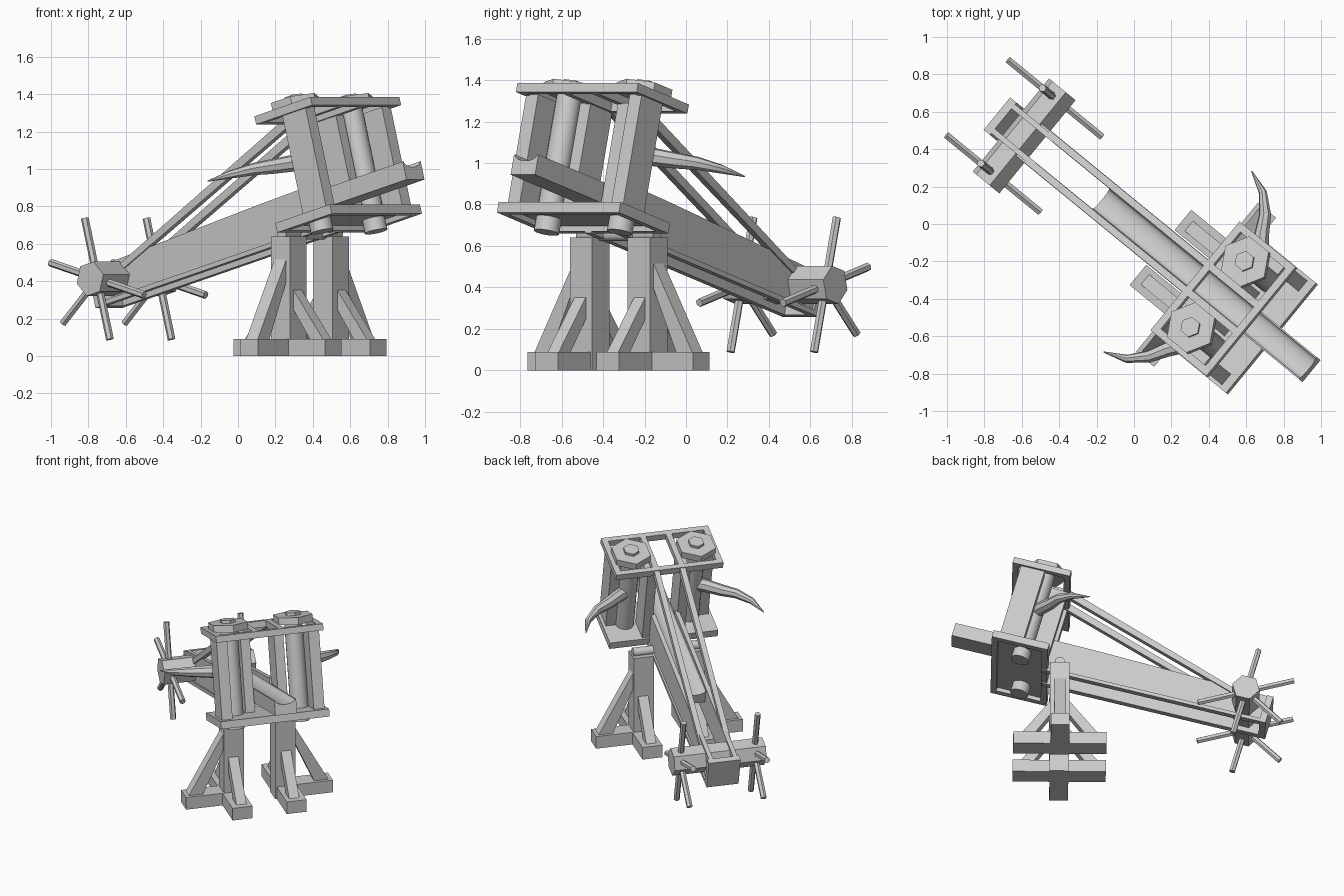
import bpy, bmesh, math
from mathutils import Matrix, Vector

if "Cube" in bpy.data.objects:
    bpy.data.objects.remove(bpy.data.objects["Cube"])

BASE = Matrix.Translation((0.385, -0.325, 0)) @ Matrix.Rotation(math.radians(-39.3), 4, 'Z')
TILT = BASE @ Matrix.Translation((0, 0, 0.65)) @ Matrix.Rotation(math.radians(-15), 4, 'Y')
# local axes: x along the shot, y sideways, z up


def finish(bm, name, frame, smooth=False):
    bmesh.ops.recalc_face_normals(bm, faces=bm.faces)
    bm.transform(frame)
    me = bpy.data.meshes.new(name)
    bm.to_mesh(me)
    bm.free()
    ob = bpy.data.objects.new(name, me)
    bpy.context.collection.objects.link(ob)
    if smooth:
        bpy.context.view_layer.objects.active = ob
        ob.select_set(True)
        bpy.ops.object.shade_smooth_by_angle(angle=math.radians(35))
        ob.select_set(False)
    return ob


def prism(name, frame, outline, y0, y1, smooth=False):
    """Extrude an (x, z) outline sideways from y0 to y1."""
    bm = bmesh.new()
    f = bm.faces.new([bm.verts.new((x, y0, z)) for x, z in outline])
    r = bmesh.ops.extrude_face_region(bm, geom=[f])
    bmesh.ops.translate(bm, vec=(0, y1 - y0, 0),
                        verts=[g for g in r['geom'] if isinstance(g, bmesh.types.BMVert)])
    return finish(bm, name, frame, smooth)


def box(name, frame, x0, x1, y0, y1, z0, z1):
    return prism(name, frame, [(x0, z0), (x1, z0), (x1, z1), (x0, z1)], y0, y1)


def rod(name, frame, p, q, r, sides=6, spin=0.0, smooth=False):
    p, q = Vector(p), Vector(q)
    bm = bmesh.new()
    bmesh.ops.create_cone(bm, cap_ends=True, segments=sides, radius1=r, radius2=r, depth=(q - p).length)
    bm.transform(Matrix.Translation((p + q) / 2) @ (q - p).to_track_quat('Z', 'Y').to_matrix().to_4x4()
                 @ Matrix.Rotation(spin, 4, 'Z'))
    return finish(bm, name, frame, smooth)


def horn(name, frame, path, radii, sides=8):
    """Tapered tube along a path, ending in a point."""
    bm = bmesh.new()
    pts = [Vector(p) for p in path]
    rings = []
    for i, (p, r) in enumerate(zip(pts, radii)):
        d = (pts[min(i + 1, len(pts) - 1)] - pts[max(i - 1, 0)]).normalized()
        side = d.cross(Vector((0, 0, 1))).normalized()
        up = side.cross(d)
        rings.append([bm.verts.new(p + r * (math.cos(t) * side + math.sin(t) * up))
                      for t in (2 * math.pi * k / sides for k in range(sides))])
    for a, b in zip(rings, rings[1:]):
        for k in range(sides):
            bm.faces.new((a[k], a[(k + 1) % sides], b[(k + 1) % sides], b[k]))
    bm.faces.new(rings[0])
    bm.faces.new(rings[-1])
    return finish(bm, name, frame, True)


for m, tag in ((1, 'left'), (-1, 'right')):
    # stand: upright, cross-shaped foot, three braces
    box(tag + '_upright', BASE, -0.066, 0.066, m * 0.11, m * 0.25, 0.0, 0.64)
    box(tag + '_long_foot', BASE, -0.315, 0.315, m * 0.12, m * 0.26, 0.0, 0.09)
    box(tag + '_side_foot', BASE, -0.063, 0.063, m * 0.26, m * 0.515, 0.0, 0.09)
    for s in (1, -1):
        prism(tag + '_long_brace', BASE,
              [(s * 0.27, 0.09), (s * 0.18, 0.09), (s * 0.064, 0.25), (s * 0.064, 0.355)],
              m * 0.15, m * 0.22)
    turn = BASE @ Matrix.Rotation(math.radians(90 * m), 4, 'Z')
    prism(tag + '_side_brace', turn, [(0.49, 0.09), (0.39, 0.09), (0.248, 0.40), (0.248, 0.52)], -0.04, 0.04)

    # torsion frame posts
    box(tag + '_outer_post', TILT, 0.265, 0.43, m * 0.285, m * 0.36, 0.03, 0.59)
    box(tag + '_inner_post', TILT, 0.10, 0.27, m * 0.085, m * 0.15, 0.03, 0.59)

    # frame side rails and middle bars
    box(tag + '_upper_side_rail', TILT, 0.09, 0.49, m * 0.335, m * 0.376, 0.585, 0.63)
    box(tag + '_upper_middle_bar', TILT, 0.12, 0.455, m * 0.07, m * 0.11, 0.585, 0.63)
    box(tag + '_lower_side_rail', TILT, 0.085, 0.475, m * 0.335, m * 0.38, -0.012, 0.04)

    # rope bundle with washer and bolt
    rod(tag + '_rope_bundle', TILT, (0.265, m * 0.228, -0.055), (0.265, m * 0.228, 0.64), 0.062, 20, 0, True)
    rod(tag + '_washer', TILT, (0.265, m * 0.228, 0.625), (0.265, m * 0.228, 0.675), 0.138, 6, math.pi / 2)
    rod(tag + '_bolt', TILT, (0.265, m * 0.228, 0.66), (0.265, m * 0.228, 0.695), 0.055, 6, math.pi / 2)

    # curved throwing arm
    horn(tag + '_arm', TILT,
         [(0.265, m * 0.228, 0.33), (0.215, m * 0.31, 0.335), (0.15, m * 0.40, 0.335), (0.097, m * 0.49, 0.335),
          (0.008, m * 0.575, 0.33), (-0.116, m * 0.625, 0.326)],
         [0.045, 0.045, 0.04, 0.033, 0.022, 0.003])

    # stock side board, lower flange, slanted stay
    prism(tag + '_stock_side', TILT, [(-1.42, 0.0), (0.12, 0.0), (0.12, 0.23), (-0.2, 0.225), (-1.42, 0.19)],
          m * 0.07, m * 0.10)
    box(tag + '_stock_flange', TILT, -1.42, 0.12, m * 0.07, m * 0.112, -0.02, 0.005)
    prism(tag + '_stay', TILT, [(-1.30, 0.14), (-1.25, 0.12), (0.14, 0.59), (0.09, 0.625)],
          m * 0.072, m * 0.11)

    # winch handspikes at each drum end
    for k in (0, 1, 2, 3, 4, 5):
        t = math.radians(30 + 60 * k)
        d = Vector((math.cos(t), 0, math.sin(t)))
        c = Vector((-1.275, m * 0.26, 0.096))
        if k:
            rod(tag + '_handspike', TILT, c + d * 0.05, c + d * 0.335, 0.021, 6)

# lower plate with rim, upper front and back rails
box('lower_plate', TILT, 0.085, 0.475, -0.376, 0.376, 0.015, 0.04)
for level, x0, x1, z0, z1 in (('upper', 0.09, 0.49, 0.585, 0.63), ('lower', 0.085, 0.475, -0.012, 0.04)):
    box(level + '_back_rail', TILT, x0, x0 + 0.04, -0.376, 0.376, z0, z1)
    box(level + '_front_rail', TILT, x1 - 0.04, x1, -0.376, 0.376, z0, z1)

# bolt trough with shallow rounded groove, profile swept along the shot
groove = [(0.068 * math.cos(t), 0.195 - 0.03 * math.sin(t)) for t in (math.pi * k / 12 for k in range(13))]
profile = [(-0.076, 0.195), (-0.076, 0.095), (0.076, 0.095), (0.076, 0.195)] + groove
prism('trough', TILT @ Matrix.Rotation(math.radians(-90), 4, 'Z'),
      [(-y, z) for y, z in profile], -0.70, 0.78, True)

# stock end board, winch drum, pivot axle
box('stock_end_board', TILT, -1.445, -1.40, -0.112, 0.112, -0.02, 0.19)
rod('winch_drum', TILT, (-1.275, -0.322, 0.096), (-1.275, 0.322, 0.096), 0.095, 6, math.pi / 2)
rod('pivot_axle', BASE, (0, -0.24, 0.655), (0, 0.24, 0.655), 0.032, 16, 0, True)

# The trough sweep runs across the rotated frame, so shift nothing: it already points forward
